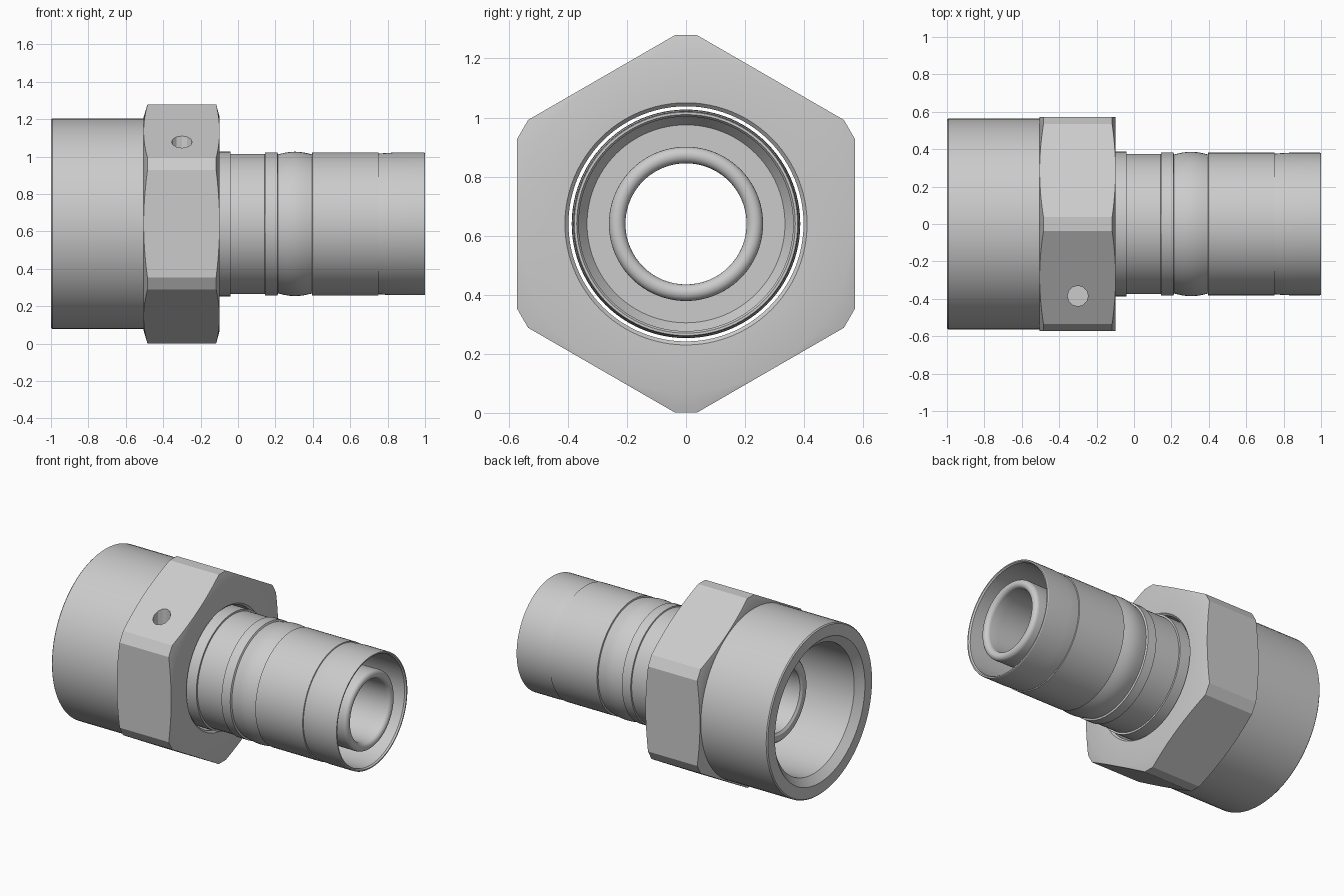
import bpy, bmesh, math

if "Cube" in bpy.data.objects:
    bpy.data.objects.remove(bpy.data.objects["Cube"])

AXIS_Z = 0.64
SEG = 96


def finish(bm, name, smooth=True):
    bmesh.ops.recalc_face_normals(bm, faces=bm.faces)
    me = bpy.data.meshes.new(name)
    bm.to_mesh(me)
    bm.free()
    ob = bpy.data.objects.new(name, me)
    bpy.context.collection.objects.link(ob)
    if smooth:
        shade(ob)
    return ob


def shade(ob):
    bpy.ops.object.select_all(action='DESELECT')
    ob.select_set(True)
    bpy.context.view_layer.objects.active = ob
    bpy.ops.object.shade_smooth_by_angle(angle=math.radians(25))


def lathe(name, profile, smooth=True):
    """Revolve a closed (x, radius) profile around the fitting axis."""
    bm = bmesh.new()
    rings = []
    for i in range(SEG):
        a = 2 * math.pi * i / SEG
        rings.append([bm.verts.new((x, r * math.sin(a), AXIS_Z + r * math.cos(a)))
                      for x, r in profile])
    n = len(profile)
    for i in range(SEG):
        p, q = rings[i], rings[(i + 1) % SEG]
        for j in range(n):
            k = (j + 1) % n
            bm.faces.new((p[j], p[k], q[k], q[j]))
    return finish(bm, name, smooth)


def boolean(ob, cutter, op):
    mod = ob.modifiers.new(op, 'BOOLEAN')
    mod.operation, mod.solver, mod.object = op, 'EXACT', cutter
    bpy.context.view_layer.objects.active = ob
    bpy.ops.object.modifier_apply(modifier=mod.name)
    bpy.data.objects.remove(cutter, do_unlink=True)


# hex nut: prism with trimmed corners
apothem, trim = 0.572, 0.64
half = math.acos(apothem / trim)
bm = bmesh.new()
ends = [[], []]
for i in range(6):
    for s in (-1, 1):
        a = math.radians(30 + 60 * i) + s * half
        for ring, x in zip(ends, (-0.6, 0.0)):
            ring.append(bm.verts.new((x, trim * math.sin(a), AXIS_Z + trim * math.cos(a))))
bm.faces.new(ends[0])
bm.faces.new(ends[1])
for i in range(12):
    j = (i + 1) % 12
    bm.faces.new((ends[0][i], ends[0][j], ends[1][j], ends[1][i]))
hex_nut = finish(bm, "hex_nut", False)

# chamfered, bored blank that the prism is intersected with
blank = lathe("nut_blank", [(-0.505, 0.43), (-0.505, 0.57), (-0.475, 0.67),
                            (-0.125, 0.67), (-0.098, 0.57), (-0.098, 0.41),
                            (-0.11, 0.398), (-0.25, 0.398), (-0.29, 0.43)], False)
boolean(hex_nut, blank, 'INTERSECT')

# blind hole drilled straight down into one flat
bpy.ops.mesh.primitive_cylinder_add(vertices=12, radius=0.055, depth=0.4,
                                    location=(-0.3, -0.385, 0.97 + 0.2))
boolean(hex_nut, bpy.context.object, 'DIFFERENCE')
shade(hex_nut)

# round threaded sleeve of the nut
lathe("nut_sleeve", [(-0.505, 0.43), (-0.505, 0.563), (-0.993, 0.563), (-1.0, 0.556),
                     (-1.0, 0.48), (-0.955, 0.43)])

# inner nipple: coned seat inside the nut, tube with rounded bead at the hose end
bead = [(0.965 + 0.028 * math.sin(t), 0.233 + 0.028 * math.cos(t))
        for t in [math.pi * i / 10 for i in range(11)]]
lathe("nipple", [(-0.70, 0.215), (-0.71, 0.23), (-0.71, 0.27), (-0.70, 0.28),
                 (-0.42, 0.383), (-0.11, 0.387), (-0.04, 0.387), (-0.04, 0.375),
                 (0.06, 0.375), (0.06, 0.26), (0.9, 0.26)]
      + bead + [(0.9, 0.205), (-0.6, 0.205)])

# crimped ferrule around the hose end
bulge = [(0.215 + 0.18 * i / 10, 0.372 + 0.014 * math.sin(math.pi * i / 10))
         for i in range(11)]
lathe("ferrule", [(0.0, 0.3), (0.0, 0.375), (0.143, 0.375), (0.145, 0.383),
                  (0.21, 0.383)] + bulge
      + [(0.397, 0.382), (0.75, 0.382), (0.752, 0.376), (0.79, 0.379), (0.83, 0.381),
         (0.995, 0.381), (1.0, 0.378), (1.0, 0.37), (0.99, 0.363),
         (0.16, 0.363), (0.12, 0.335), (0.12, 0.24), (0.0, 0.24)])
